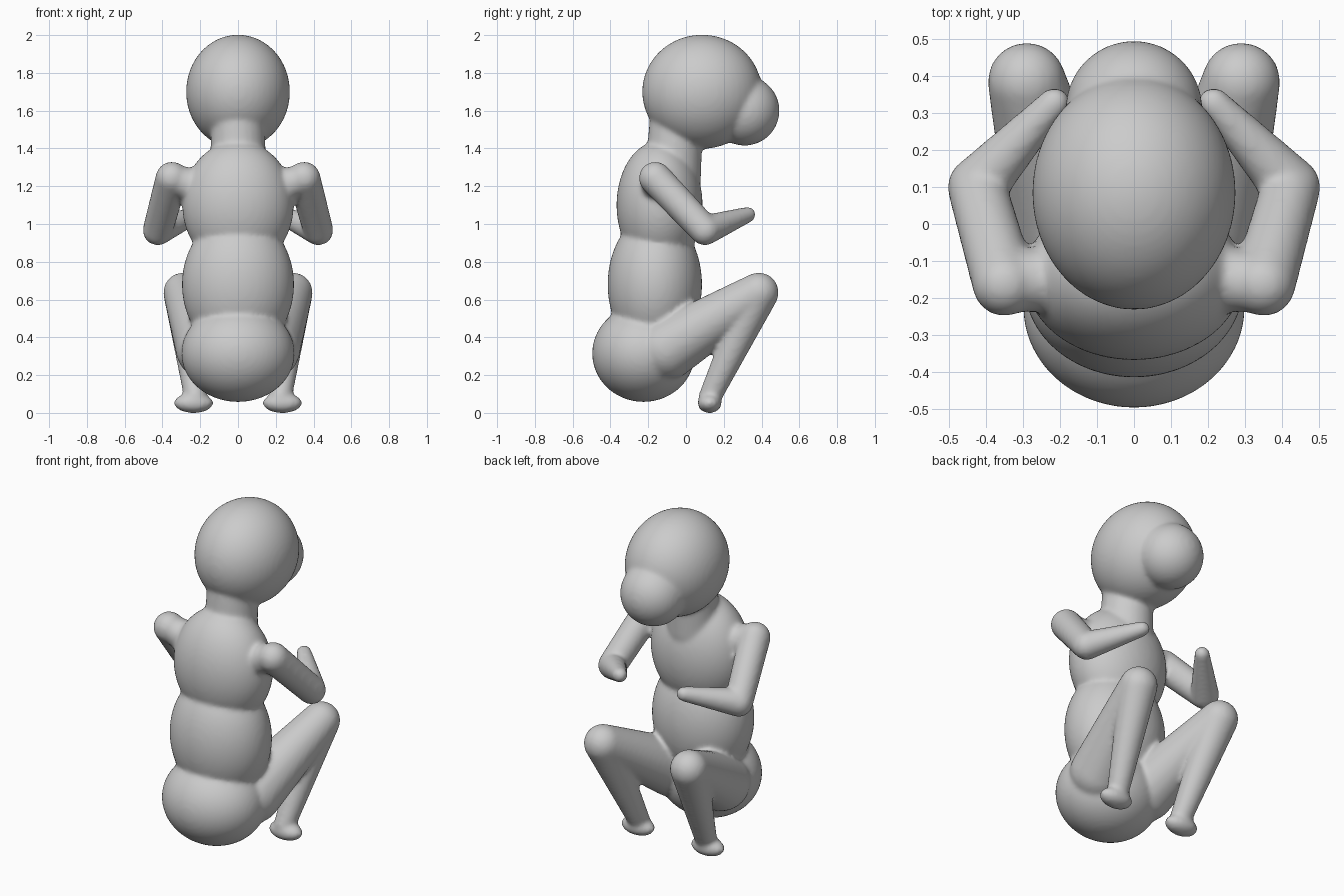
import bpy, bmesh
from mathutils import Matrix, Vector

if "Cube" in bpy.data.objects:
    bpy.data.objects.remove(bpy.data.objects["Cube"])

bm = bmesh.new()


def ball(center, radii):
    """Ellipsoid volume."""
    m = Matrix.Translation(center) @ Matrix.Diagonal((*radii, 1))
    bmesh.ops.create_uvsphere(bm, u_segments=48, v_segments=32, radius=1, matrix=m)


def limb(a, ra, b, rb):
    """Tapered capsule: hull around two balls."""
    part = bmesh.new()
    for p, r in ((a, ra), (b, rb)):
        bmesh.ops.create_uvsphere(part, u_segments=24, v_segments=16, radius=r,
                                  matrix=Matrix.Translation(p))
    hull = bmesh.ops.convex_hull(part, input=part.verts[:])
    loose = set(hull["geom_interior"]) | set(hull["geom_unused"])
    bmesh.ops.delete(part, geom=[v for v in loose if isinstance(v, bmesh.types.BMVert)],
                     context='VERTS')
    keep = {f for f in hull["geom"] if isinstance(f, bmesh.types.BMFace)}
    vmap = {}
    for f in keep:
        if not f.is_valid:
            continue
        vs = []
        for v in f.verts:
            if v not in vmap:
                vmap[v] = bm.verts.new(v.co)
            vs.append(vmap[v])
        bm.faces.new(vs)
    part.free()


# head: cranium and muzzle
ball((0, 0.085, 1.70), (0.275, 0.317, 0.302))
ball((0, 0.31, 1.60), (0.185, 0.185, 0.185))
# neck
limb((0, -0.07, 1.25), 0.15, (0, -0.05, 1.58), 0.14)
# chest, belly, hips
ball((0, -0.14, 1.10), (0.295, 0.228, 0.34))
ball((0, -0.165, 0.68), (0.297, 0.25, 0.37))
ball((0, -0.225, 0.315), (0.30, 0.272, 0.257))

for s in (-1, 1):
    shoulder, elbow = Vector((s * 0.35, -0.163, 1.243)), Vector((s * 0.425, 0.10, 0.967))
    hand = Vector((s * 0.215, 0.328, 1.05))
    knee, ankle = Vector((s * 0.29, 0.385, 0.637)), Vector((s * 0.225, 0.125, 0.08))
    # arm
    limb((s * 0.18, -0.14, 1.18), 0.10, shoulder, 0.075)
    limb(shoulder, 0.087, elbow, 0.08)
    limb(elbow, 0.08, hand, 0.042)
    # leg and foot
    limb((s * 0.165, -0.10, 0.34), 0.165, knee, 0.106)
    limb(knee, 0.106, ankle, 0.06)
    ball((s * 0.235, 0.125, 0.052), (0.105, 0.064, 0.053))

bmesh.ops.recalc_face_normals(bm, faces=bm.faces[:])
mesh = bpy.data.meshes.new("crouching_figure")
bm.to_mesh(mesh)
bm.free()
figure = bpy.data.objects.new("crouching_figure", mesh)
bpy.context.collection.objects.link(figure)

# fuse the volumes into one soft skin
remesh = figure.modifiers.new("fuse", 'REMESH')
remesh.mode = 'VOXEL'
remesh.voxel_size = 0.012
remesh.use_smooth_shade = True
soften = figure.modifiers.new("soften", 'SMOOTH')
soften.factor = 0.5
soften.iterations = 10
